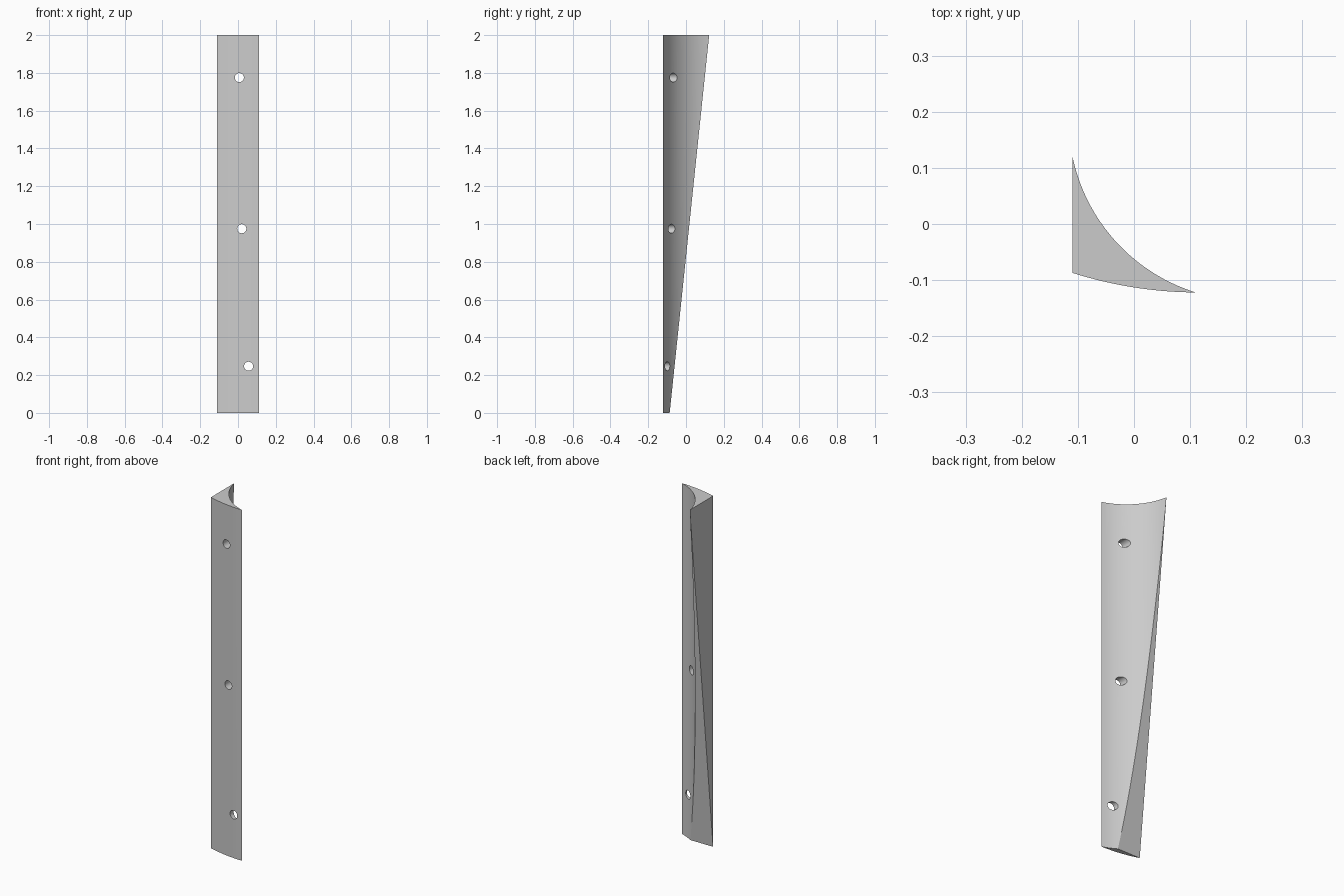
import bpy, bmesh, math
from mathutils import Vector

cube = bpy.data.objects.get("Cube")
if cube:
    bpy.data.objects.remove(cube, do_unlink=True)

HEIGHT = 2.0
APEX = Vector((-0.11, 0.122))     # back corner of the section
TIP = Vector((0.11, -0.122))      # thin edge of the section
CORNER = Vector((-0.11, -0.087))  # front corner of the section


def arc(a, b, sagitta, steps=28):
    """Points from a to b, bowed to the right of the direction of travel."""
    chord = b - a
    half = chord.length / 2
    radius = (half ** 2 + sagitta ** 2) / (2 * sagitta)
    along = chord.normalized()
    side = Vector((along.y, -along.x))
    centre = (a + b) / 2 - side * (radius - sagitta)
    sweep = math.asin(half / radius)
    points = []
    for i in range(steps + 1):
        t = sweep * (2 * i / steps - 1)
        points.append(centre + radius * (side * math.cos(t) + along * math.sin(t)))
    return points


grey = bpy.data.materials.new("light grey")
grey.use_nodes = True
colour = (0.6, 0.6, 0.6, 1)
grey.diffuse_color = colour
grey.node_tree.nodes["Principled BSDF"].inputs["Base Color"].default_value = colour

# Section: concave back, gently bowed front, flat side
back = arc(APEX, TIP, 0.045)
front = arc(TIP, CORNER, -0.0084, 16)
section = back + front[1:]

# Extrude the section to a tall strip
bm = bmesh.new()
base = bm.faces.new([bm.verts.new((p.x, p.y, 0)) for p in section])
top = bmesh.ops.extrude_face_region(bm, geom=[base])
bmesh.ops.translate(bm, vec=(0, 0, HEIGHT),
                    verts=[g for g in top["geom"] if isinstance(g, bmesh.types.BMVert)])

# Slanted cut that tapers the strip towards the foot
rise = APEX.y - CORNER.y
bmesh.ops.bisect_plane(bm, geom=bm.verts[:] + bm.edges[:] + bm.faces[:], dist=1e-6,
                       plane_co=(0, CORNER.y + 0.0006, 0),
                       plane_no=(0, HEIGHT, -rise), clear_outer=True)
bmesh.ops.holes_fill(bm, edges=[e for e in bm.edges if e.is_boundary], sides=0)
bmesh.ops.recalc_face_normals(bm, faces=bm.faces[:])
mesh = bpy.data.meshes.new("tapered_strip")
bm.to_mesh(mesh)
bm.free()
mesh.materials.append(grey)
strip = bpy.data.objects.new("tapered_strip", mesh)
bpy.context.collection.objects.link(strip)

# Screw holes through the strip from front to back
for x, z in ((0.007, 1.775), (0.02, 0.975), (0.056, 0.247)):
    bpy.ops.mesh.primitive_cylinder_add(vertices=32, radius=0.024, depth=1,
                                        location=(x, 0, z), rotation=(math.pi / 2, 0, 0))
    cutter = bpy.context.object
    cutter.name = "hole_cutter"
    cutter.hide_render = True
    cutter.data.materials.append(grey)
    bpy.ops.object.select_all(action="DESELECT")
    strip.select_set(True)
    bpy.context.view_layer.objects.active = strip
    cut = strip.modifiers.new("hole", "BOOLEAN")
    cut.operation = "DIFFERENCE"
    cut.solver = "EXACT"
    cut.object = cutter
    bpy.ops.object.modifier_apply(modifier=cut.name)
    bpy.data.objects.remove(cutter, do_unlink=True)

bpy.ops.object.shade_smooth_by_angle(angle=math.radians(15))
